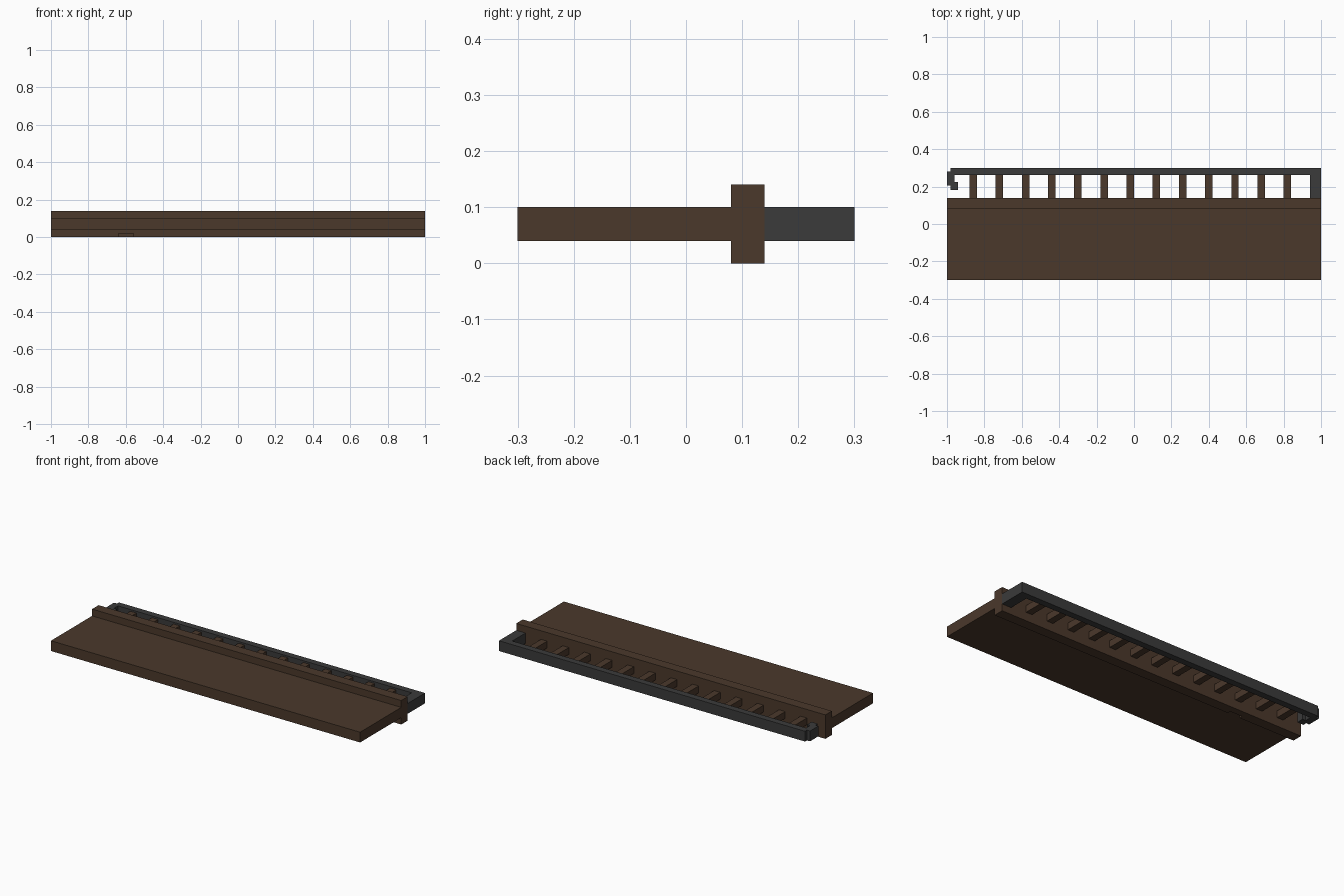
import bpy

if "Cube" in bpy.data.objects:
    bpy.data.objects.remove(bpy.data.objects["Cube"])


def material(name, rgb):
    m = bpy.data.materials.new(name)
    m.diffuse_color = (*rgb, 1)
    m.use_nodes = True
    m.node_tree.nodes["Principled BSDF"].inputs["Base Color"].default_value = m.diffuse_color
    return m


brown = material("dark_brown", (0.070, 0.040, 0.024))
grey = material("dark_grey", (0.043, 0.043, 0.043))


def extrude(name, outline, z0, z1, mat):
    """Prism from a counter-clockwise xy outline."""
    n = len(outline)
    verts = [(x, y, z) for z in (z0, z1) for x, y in outline]
    faces = [tuple(reversed(range(n))), tuple(range(n, 2 * n))]
    faces += [(i, (i + 1) % n, n + (i + 1) % n, n + i) for i in range(n)]
    me = bpy.data.meshes.new(name)
    me.from_pydata(verts, [], faces)
    me.materials.append(mat)
    ob = bpy.data.objects.new(name, me)
    bpy.context.collection.objects.link(ob)
    return ob


def box(name, x0, x1, y0, y1, z0, z1, mat):
    return extrude(name, [(x0, y0), (x1, y0), (x1, y1), (x0, y1)], z0, z1, mat)


# Wide board in front and the taller beam behind it
box("board", -1, 1, -0.3, 0.08, 0.04, 0.10, brown)
beam = box("beam", -1, 1, 0.08, 0.14, 0, 0.14, brown)

# Small notch in the lower front edge of the beam
cutter = box("notch_cutter", -0.64, -0.56, 0.06, 0.10, -0.02, 0.02, brown)
cutter.hide_render = True
cutter.hide_viewport = True
cut = beam.modifiers.new("notch", "BOOLEAN")
cut.operation = "DIFFERENCE"
cut.solver = "EXACT"
cut.object = cutter

# Row of pegs between beam and rail
for i in range(13):
    x = -0.86 + 0.14 * i
    box(f"peg_{i + 1}", x - 0.02, x + 0.02, 0.14, 0.262, 0.05, 0.09, brown)

# Back rail with its solid right end and small hook on the left
extrude("back_rail", [
    (0.94, 0.14), (1, 0.14), (1, 0.30), (-0.98, 0.30), (-0.98, 0.282),
    (-1, 0.282), (-1, 0.205), (-0.98, 0.205), (-0.98, 0.183), (-0.94, 0.183),
    (-0.94, 0.225), (-0.96, 0.225), (-0.96, 0.262), (0.94, 0.262),
], 0.04, 0.10, grey)
